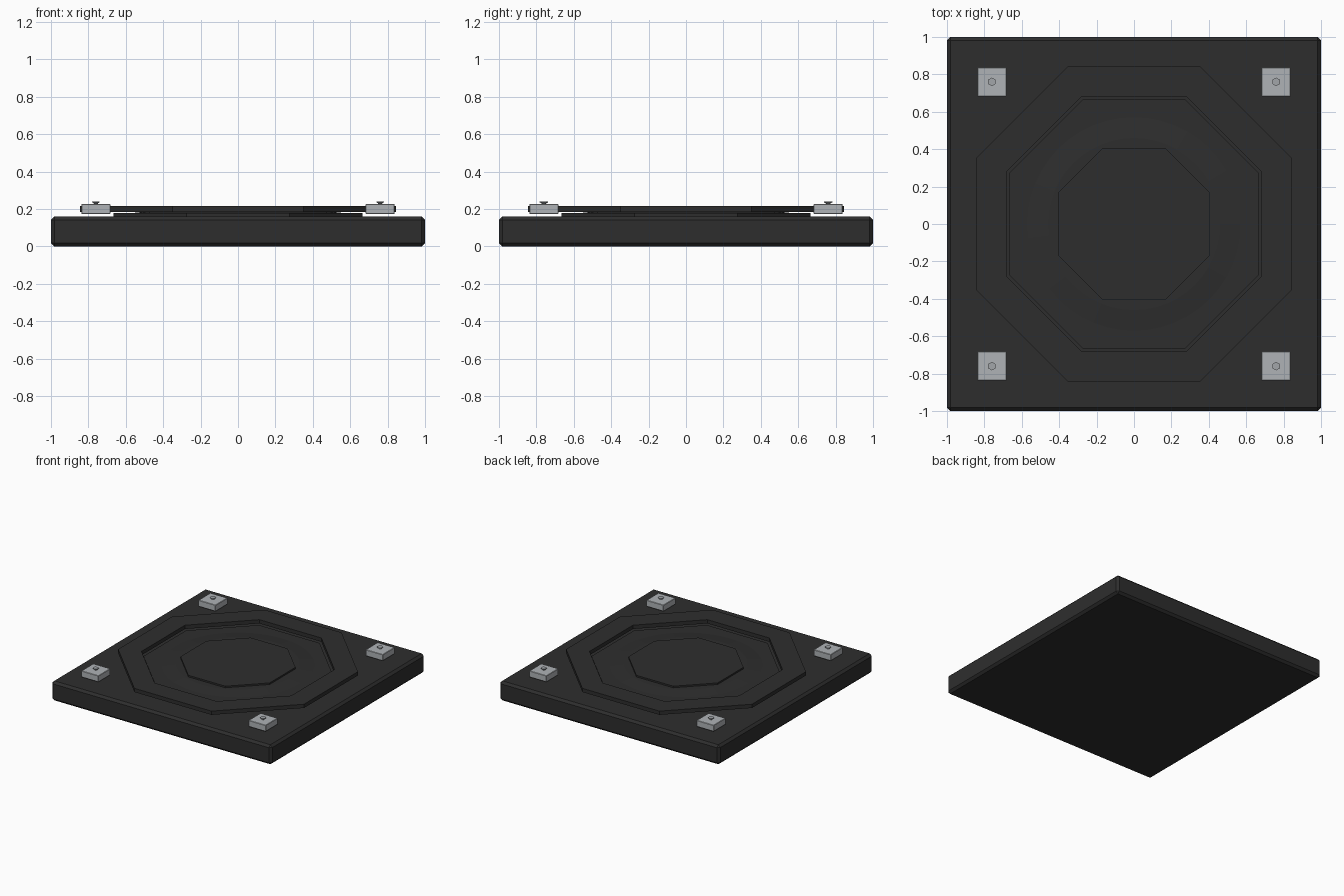
import bpy
import bmesh
from math import cos, sin, pi, radians

cube = bpy.data.objects.get("Cube")
if cube:
    bpy.data.objects.remove(cube, do_unlink=True)


def material(name, rgb):
    mat = bpy.data.materials.new(name)
    mat.use_nodes = True
    mat.diffuse_color = (*rgb, 1)
    mat.node_tree.nodes["Principled BSDF"].inputs["Base Color"].default_value = (*rgb, 1)
    return mat


charcoal = material("charcoal", (0.027, 0.027, 0.027))
steel = material("light steel", (0.43, 0.45, 0.47))
bolt_grey = material("bolt grey", (0.36, 0.38, 0.40))


def finish(name, bm, mat, bevel=0):
    bmesh.ops.recalc_face_normals(bm, faces=bm.faces)
    mesh = bpy.data.meshes.new(name)
    bm.to_mesh(mesh)
    bm.free()
    mesh.materials.append(mat)
    obj = bpy.data.objects.new(name, mesh)
    bpy.context.collection.objects.link(obj)
    if bevel:
        mod = obj.modifiers.new("edge bevel", "BEVEL")
        mod.width, mod.segments = bevel, 1
    return obj


def box(name, centre, half, z0, z1, mat, bevel):
    bm = bmesh.new()
    bmesh.ops.create_cube(bm, size=2)
    for v in bm.verts:
        v.co.x = centre[0] + v.co.x * half
        v.co.y = centre[1] + v.co.y * half
        v.co.z = z1 if v.co.z > 0 else z0
    return finish(name, bm, mat, bevel)


def lathe(name, profile, sides, mat, centre=(0, 0), turn=0.0, closed=False):
    """Sweep (radius, z) pairs round z; an open profile gets end caps."""
    bm = bmesh.new()
    rings = [[bm.verts.new((centre[0] + r * cos(turn + 2 * pi * i / sides),
                            centre[1] + r * sin(turn + 2 * pi * i / sides), z))
              for i in range(sides)] for r, z in profile]
    pairs = list(zip(rings, rings[1:]))
    if closed:
        pairs.append((rings[-1], rings[0]))
    else:
        bm.faces.new(rings[0])
        bm.faces.new(rings[-1])
    for a, b in pairs:
        for i in range(sides):
            j = (i + 1) % sides
            bm.faces.new((a[i], a[j], b[j], b[i]))
    return finish(name, bm, mat)


def octagon(name, profile, closed=False):
    # Octagon sizes are given across the flats
    scale = 1 / cos(pi / 8)
    return lathe(name, [(r * scale, z) for r, z in profile], 8, charcoal,
                 turn=pi / 8, closed=closed)


# Square slab
box("base_slab", (0, 0), 1.0, 0, 0.16, charcoal, 0.018)

# Stacked octagonal pad
octagon("lower_plate", [(0.665, 0.158), (0.665, 0.178)])
octagon("outer_ring", [(0.68, 0.184), (0.845, 0.184), (0.845, 0.215), (0.68, 0.215)], True)
dome = lathe("shallow_rise", [(0.58, 0.177), (0.46, 0.190)], 48, charcoal)
octagon("centre_plate", [(0.405, 0.178), (0.405, 0.203)])

# Corner clamps with hexagonal bolts
for side, x in (("right", -0.76), ("left", 0.76)):
    for end, y in (("front", -0.76), ("back", 0.76)):
        box(f"clamp_{end}_{side}", (x, y), 0.078, 0.174, 0.226, steel, 0.003)
        lathe(f"bolt_{end}_{side}", [(0.012, 0.222), (0.012, 0.23), (0.023, 0.236), (0.023, 0.241)],
              6, bolt_grey, (x, y), radians(30))
